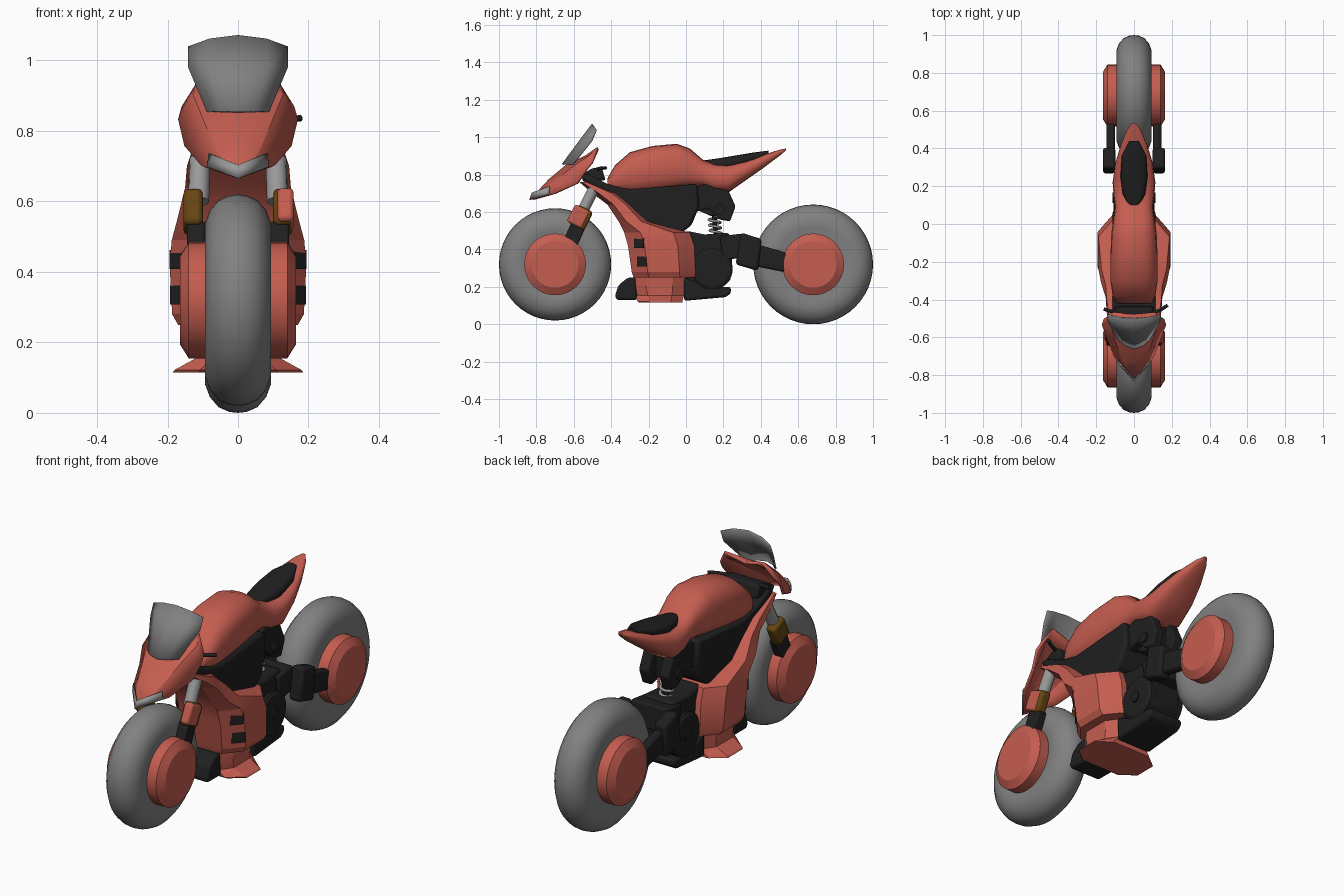
import bpy, bmesh, math
from mathutils import Vector

if "Cube" in bpy.data.objects:
    bpy.data.objects.remove(bpy.data.objects["Cube"])


def material(name, rgb):
    m = bpy.data.materials.new(name)
    m.diffuse_color = (*rgb, 1)
    m.use_nodes = True
    m.node_tree.nodes["Principled BSDF"].inputs["Base Color"].default_value = m.diffuse_color
    return m


RED = material("red paint", (0.56, 0.11, 0.08))
DARK = material("dark metal", (0.014, 0.014, 0.014))
GREY = material("grey rubber and glass", (0.22, 0.22, 0.22))
GOLD = material("bronze", (0.13, 0.058, 0.006))
SILVER = material("light grey steel", (0.32, 0.32, 0.32))


def build(name, verts, faces, mat, angle=30, bevel=0, mirror=False, thick=0):
    """Mesh object with clean normals, edge-aware shading and optional modifiers."""
    me = bpy.data.meshes.new(name)
    me.from_pydata([tuple(v) for v in verts], [], faces)
    bm = bmesh.new()
    bm.from_mesh(me)
    bmesh.ops.remove_doubles(bm, verts=bm.verts, dist=1e-5)
    bmesh.ops.recalc_face_normals(bm, faces=bm.faces)
    bm.to_mesh(me)
    bm.free()
    me.materials.append(mat)
    ob = bpy.data.objects.new(name, me)
    bpy.context.collection.objects.link(ob)
    bpy.ops.object.select_all(action='DESELECT')
    ob.select_set(True)
    bpy.context.view_layer.objects.active = ob
    bpy.ops.object.shade_smooth_by_angle(angle=math.radians(angle))
    if mirror:
        mod = ob.modifiers.new("mirror", 'MIRROR')
        mod.merge_threshold = 0.0005
    if thick:
        mod = ob.modifiers.new("thickness", 'SOLIDIFY')
        mod.thickness, mod.offset = thick, 0
    if bevel:
        mod = ob.modifiers.new("bevel", 'BEVEL')
        mod.width, mod.segments = bevel, 2
    return ob


def loft(name, rings, mat, **kw):
    """Skin equal-length rings and cap both ends."""
    n, k = len(rings[0]), len(rings)
    faces = [(i * n + j, i * n + (j + 1) % n, (i + 1) * n + (j + 1) % n, (i + 1) * n + j)
             for i in range(k - 1) for j in range(n)]
    faces += [tuple(range(n)), tuple(range((k - 1) * n, k * n))]
    return build(name, [v for r in rings for v in r], faces, mat, **kw)


def revolve(name, profile, cy, cz, mat, seg=48, **kw):
    """Spin (x, radius) points about an axle parallel to x."""
    rings = [[(x, cy + r * math.cos(2 * math.pi * i / seg), cz + r * math.sin(2 * math.pi * i / seg))
              for i in range(seg)] for x, r in profile]
    return loft(name, rings, mat, **kw)


def slab(name, pts, x0, x1, mat, bevel=0.008, mirror=True):
    """Side outline (y, z) extruded from x0 to x1."""
    return loft(name, [[(x, y, z) for y, z in pts] for x in (x0, x1)], mat, bevel=bevel, mirror=mirror)


def strip(p, q, hw):
    """Rectangle outline of half width hw along p-q."""
    p, q = Vector(p), Vector(q)
    d = (q - p).normalized()
    s = Vector((d.y, -d.x)) * hw
    return [p + s, q + s, q - s, p - s]


def tube(name, path, r, mat, mirror=False):
    cu = bpy.data.curves.new(name, 'CURVE')
    cu.dimensions = '3D'
    cu.bevel_depth, cu.bevel_resolution, cu.use_fill_caps = r, 4, True
    sp = cu.splines.new('POLY')
    sp.points.add(len(path) - 1)
    for p, co in zip(sp.points, path):
        p.co = (*co, 1)
    cu.materials.append(mat)
    ob = bpy.data.objects.new(name, cu)
    bpy.context.collection.objects.link(ob)
    bpy.ops.object.select_all(action='DESELECT')
    ob.select_set(True)
    bpy.context.view_layer.objects.active = ob
    bpy.ops.object.convert(target='MESH')
    ob = bpy.context.object
    bpy.ops.object.shade_smooth_by_angle(angle=math.radians(40))
    if mirror:
        ob.modifiers.new("mirror", 'MIRROR')
    return ob


def oct_ring(z, y0, y1, w):
    """Horizontal octagon used for the fairing and belly."""
    a, b = y0 + 0.25 * (y1 - y0), y0 + 0.75 * (y1 - y0)
    return [(0.6 * w, y0, z), (w, a, z), (w, b, z), (0.6 * w, y1, z),
            (-0.6 * w, y1, z), (-w, b, z), (-w, a, z), (-0.6 * w, y0, z)]


def oval_ring(y, w, zb, zt, n=20, p=0.75):
    """Upright rounded section used for the tank and seat."""
    ring = []
    for i in range(n):
        t = 2 * math.pi * i / n
        c, s = math.cos(t), math.sin(t)
        ring.append((w * math.copysign(abs(c) ** p, c), y,
                     (zb + zt) / 2 + (zt - zb) / 2 * math.copysign(abs(s) ** p, s)))
    return ring


# Wheels
for side, cy, R in (("front", -0.70, 0.30), ("rear", 0.68, 0.32)):
    half = [(0.08, 0.14), (0.092, R - 0.12), (0.093, R - 0.08), (0.08, R - 0.045),
            (0.055, R - 0.016), (0.025, R - 0.003)]
    revolve(side + "_tyre", [(-x, r) for x, r in half] + [(0, R)] + half[::-1], cy, 0.32, GREY)
    hub = [(0.165, 0.125), (0.14, 0.165)]
    revolve(side + "_hub", [(-x, r) for x, r in hub] + hub[::-1], cy, 0.32, RED, seg=32, angle=25)

# Tank and tail in one flowing body
body = [(-0.42, 0.09, 0.71, 0.78), (-0.38, 0.113, 0.70, 0.85), (-0.30, 0.125, 0.69, 0.92),
        (-0.18, 0.125, 0.70, 0.953), (-0.05, 0.12, 0.72, 0.965), (0.02, 0.11, 0.73, 0.94),
        (0.09, 0.10, 0.735, 0.88), (0.15, 0.108, 0.71, 0.858), (0.22, 0.113, 0.70, 0.855),
        (0.32, 0.10, 0.77, 0.875), (0.42, 0.07, 0.84, 0.908), (0.50, 0.035, 0.90, 0.933),
        (0.535, 0.01, 0.93, 0.94)]
loft("tank_and_tail", [oval_ring(*s) for s in body], RED, angle=45)
seat = [(0.09, 0.03, 0.82, 0.875), (0.16, 0.06, 0.82, 0.885), (0.25, 0.072, 0.83, 0.90),
        (0.36, 0.065, 0.865, 0.918), (0.44, 0.025, 0.905, 0.928)]
loft("seat", [oval_ring(*s) for s in seat], DARK, angle=45)

# Side fairing
fairing = [(0.25, -0.28, 0.05, 0.17), (0.28, -0.29, 0.05, 0.187), (0.42, -0.31, 0.045, 0.194),
           (0.49, -0.33, 0.02, 0.188), (0.55, -0.36, -0.20, 0.172), (0.64, -0.42, -0.29, 0.15),
           (0.70, -0.50, -0.36, 0.145), (0.76, -0.57, -0.52, 0.125)]
loft("side_fairing", [oct_ring(*s) for s in fairing], RED, angle=20)

# Vents set on the angled front panels of the fairing
t, n = Vector((0.65, 0.76, 0)), Vector((0.76, -0.65, 0))
for x, y, z in ((0.170, -0.25, 0.435), (0.168, -0.235, 0.335)):
    rings = [[Vector((x, y, z)) + t * a * 0.033 + n * d + Vector((0, 0, b * 0.027))
              for a, b in ((-1, -1), (1, -1), (1, 1), (-1, 1))] for d in (-0.01, 0.004)]
    loft("fairing_vent", rings, DARK, mirror=True)

# Flared belly pan
belly = [(0.115, -0.25, -0.02, 0.185), (0.122, -0.26, -0.02, 0.18), (0.155, -0.27, -0.01, 0.12),
         (0.20, -0.285, 0.0, 0.12), (0.265, -0.28, 0.0, 0.125)]
loft("belly_pan", [oct_ring(*s) for s in belly], RED, angle=20)

# Frame, engine and exhaust
slab("frame_panel", [(-0.57, 0.80), (-0.52, 0.80), (-0.42, 0.75), (-0.30, 0.72), (0.06, 0.75),
                     (0.07, 0.63), (0.03, 0.53), (-0.05, 0.47), (-0.20, 0.47), (-0.36, 0.60),
                     (-0.42, 0.68), (-0.54, 0.76)], -0.115, 0.115, DARK, 0.015, False)
slab("engine_block", [(0.0, 0.50), (0.10, 0.48), (0.23, 0.49), (0.25, 0.40), (0.24, 0.24),
                      (0.20, 0.20), (0.0, 0.2)], -0.085, 0.085, DARK, 0.015, False)
revolve("engine_cover", [(0.07, 0.11), (0.098, 0.11), (0.108, 0.095)], 0.14, 0.295, DARK,
        seg=24, mirror=True)
revolve("engine_cover_bolt", [(0.09, 0.028), (0.115, 0.028)], 0.14, 0.295, DARK, seg=12, mirror=True)
slab("rear_exhaust", [(-0.01, 0.25), (0.10, 0.20), (0.24, 0.20), (0.24, 0.165), (0.21, 0.145),
                      (-0.01, 0.125)], -0.10, 0.10, DARK, 0.012, False)
slab("front_exhaust", [(-0.38, 0.15), (-0.36, 0.21), (-0.31, 0.25), (-0.27, 0.25), (-0.26, 0.13),
                       (-0.37, 0.13)], -0.09, 0.09, DARK, 0.015, False)

# Rear suspension bracket, bolt and spring
slab("suspension_bracket", [(0.05, 0.73), (0.10, 0.75), (0.22, 0.73), (0.265, 0.63), (0.235, 0.55),
                            (0.18, 0.56), (0.12, 0.62), (0.05, 0.60)], 0.03, 0.085, DARK)
slab("bracket_core", [(0.04, 0.74), (0.20, 0.74), (0.20, 0.58), (0.13, 0.58), (0.04, 0.62)],
     -0.04, 0.04, DARK, 0.005, False)
revolve("bracket_bolt", [(0.08, 0.027), (0.095, 0.027)], 0.18, 0.615, DARK, seg=12, mirror=True)
coil = [(0.03 * math.cos(a), 0.15 + 0.01 * a / 22 + 0.03 * math.sin(a), 0.58 - 0.1 * a / 22)
        for a in (i * 0.4 for i in range(56))]
tube("shock_spring", coil, 0.007, SILVER)
tube("shock_rod", [(0, 0.15, 0.60), (0, 0.16, 0.46)], 0.012, DARK)

# Swing arm
slab("swing_arm_pivot", [(0.18, 0.47), (0.30, 0.485), (0.31, 0.36), (0.20, 0.34)],
     -0.105, 0.105, DARK, 0.01, False)
slab("swing_arm_joint", [(0.295, 0.49), (0.405, 0.455), (0.385, 0.285), (0.265, 0.32)],
     0.098, 0.165, DARK, 0.015)
slab("swing_arm", [(0.37, 0.43), (0.53, 0.385), (0.60, 0.36), (0.60, 0.29), (0.52, 0.28), (0.37, 0.31)],
     0.10, 0.145, DARK, 0.012)

# Front fork: dark foot, bronze sleeve, steel tube, red cover on the right leg
slab("fork_foot", strip((-0.625, 0.42), (-0.575, 0.53), 0.04), 0.093, 0.145, DARK)
slab("fork_sleeve", strip((-0.587, 0.52), (-0.538, 0.62), 0.047), 0.10, 0.155, GOLD, 0.014)
slab("fork_cover", strip((-0.598, 0.53), (-0.552, 0.622), 0.045), 0.112, 0.158, RED, 0.012, False)
tube("fork_tube", [(0.112, -0.555, 0.60), (0.108, -0.495, 0.72)], 0.03, SILVER, True)

# Nose cowl: right half rows of ridge, middle, edge
nose = [(0, -0.82, 0.672), (0.004, -0.82, 0.67), (0.006, -0.818, 0.667),
        (0, -0.73, 0.77), (0.055, -0.73, 0.735), (0.10, -0.70, 0.70),
        (0, -0.64, 0.845), (0.10, -0.60, 0.84), (0.147, -0.58, 0.755),
        (0, -0.53, 0.90), (0.125, -0.51, 0.90), (0.165, -0.53, 0.83),
        (0, -0.48, 0.915), (0.11, -0.47, 0.942), (0.155, -0.50, 0.865)]
grid = [(r * 3 + c, r * 3 + c + 1, r * 3 + c + 4, r * 3 + c + 3) for r in range(4) for c in range(2)]
build("nose_cowl", nose, grid, RED, angle=20, mirror=True, thick=0.014)
build("headlight", [(0, -0.822, 0.703), (0.082, -0.73, 0.737), (0.085, -0.732, 0.698), (0, -0.835, 0.665)],
      [(0, 1, 2, 3)], SILVER, mirror=True, thick=0.006)

# Windscreen
screen = [(0, -0.66, 0.855), (0.05, -0.64, 0.855), (0.087, -0.605, 0.855),
          (0, -0.575, 0.97), (0.08, -0.555, 0.975), (0.14, -0.505, 0.98),
          (0, -0.50, 1.07), (0.08, -0.495, 1.06), (0.14, -0.48, 1.038)]
build("windscreen", screen, grid[:4], GREY, angle=40, mirror=True, thick=0.008)

# Handlebar clamp and levers
slab("handlebar_clamp", [(-0.56, 0.80), (-0.50, 0.835), (-0.45, 0.835), (-0.43, 0.77), (-0.55, 0.76)],
     -0.10, 0.10, DARK, 0.01, False)
tube("right_lever", [(0.09, -0.475, 0.83), (0.14, -0.455, 0.834), (0.178, -0.43, 0.836)], 0.009, DARK)
tube("left_lever", [(-0.09, -0.47, 0.83), (-0.13, -0.46, 0.834), (-0.16, -0.45, 0.836)], 0.009, DARK)
